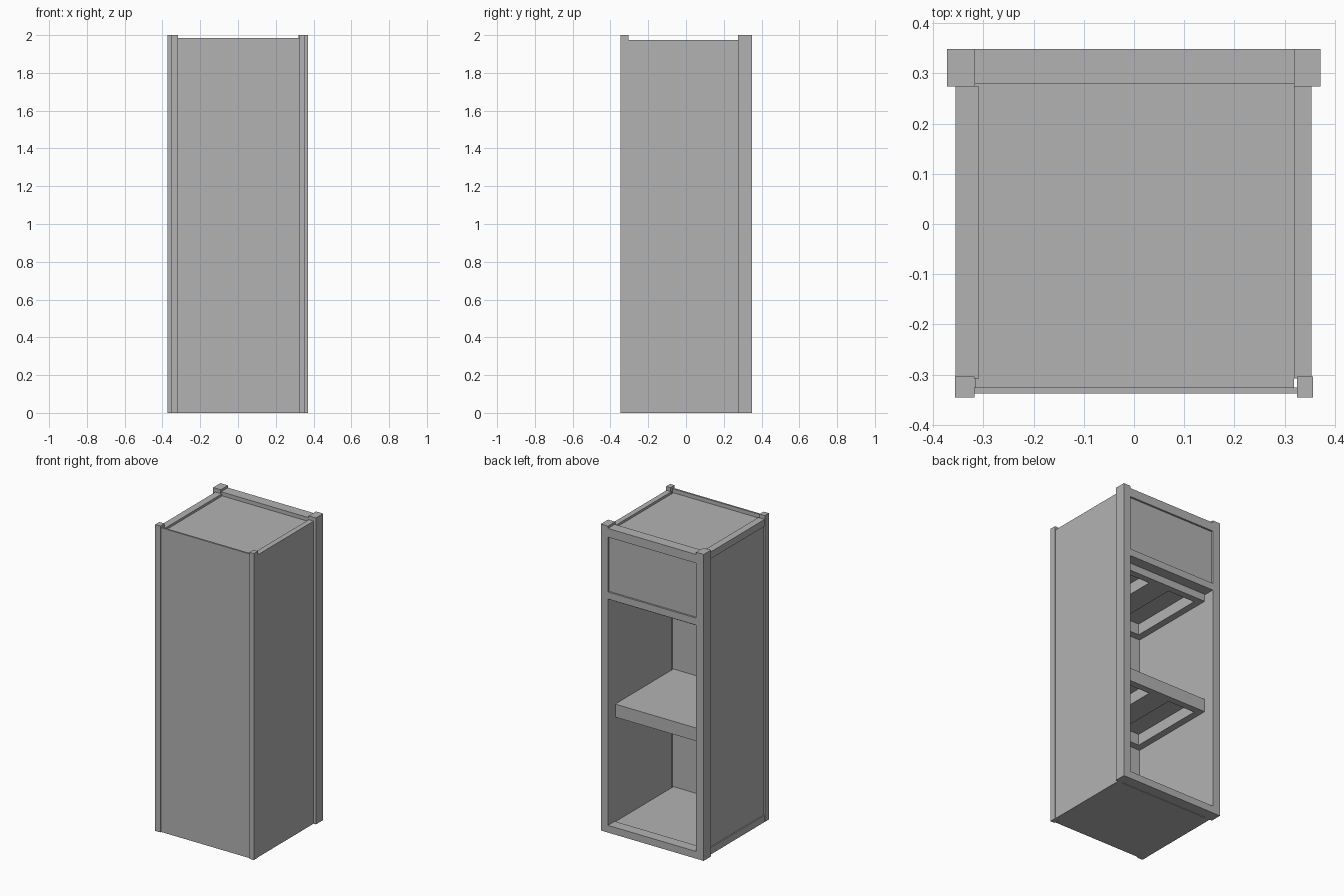
import bpy
import bmesh

# Remove the default cube
cube = bpy.data.objects.get("Cube")
if cube:
    bpy.data.objects.remove(cube, do_unlink=True)

# One grey material
grey = bpy.data.materials.new("plain_grey")
grey.use_nodes = True
colour = (0.45, 0.45, 0.45, 1)
grey.diffuse_color = colour
grey.node_tree.nodes["Principled BSDF"].inputs["Base Color"].default_value = colour


def box(name, xs, ys, zs):
    """Box spanning the given x, y and z ranges."""
    bm = bmesh.new()
    bmesh.ops.create_cube(bm, size=1)
    for v in bm.verts:
        v.co = [r[0] if c < 0 else r[1] for c, r in zip(v.co, (xs, ys, zs))]
    mesh = bpy.data.meshes.new(name)
    bm.to_mesh(mesh)
    bm.free()
    mesh.materials.append(grey)
    obj = bpy.data.objects.new(name, mesh)
    bpy.context.collection.objects.link(obj)
    return obj


HEIGHT = 2.0
INNER = (-0.317, 0.319)      # clear width between the back posts
BACK = (0.274, 0.349)        # depth of the back posts
FRONT = -0.326               # inner face of the front panel

# Corner posts
box("back_post_right", (-0.372, INNER[0]), BACK, (0, HEIGHT))
box("back_post_left", (INNER[1], 0.371), BACK, (0, HEIGHT))
box("front_post_right", (-0.356, -0.318), (-0.346, -0.304), (0, HEIGHT))
box("front_post_left", (0.325, 0.356), (-0.346, -0.304), (0, HEIGHT))

# Side walls: the left is one board, the right a framed panel
SIDE = (-0.308, BACK[0])
box("left_wall", (INNER[1], 0.354), SIDE, (0, 1.975))
box("right_wall", (-0.348, INNER[0]), SIDE, (0.04, 1.94))
for name, zs in (("bottom", (0, 0.045)), ("top", (1.93, 1.975))):
    box("right_wall_%s_rail" % name, (-0.355, -0.309), SIDE, zs)

# Front panel, roof and floor
box("front_panel", (-0.318, 0.325), (-0.338, FRONT), (0, 1.985))
box("roof_board", INNER, (FRONT, 0.28), (1.945, 1.96))
box("floor_board", INNER, (FRONT, BACK[0]), (0, 0.042))

# Rails across the open back
for name, zs in (("bottom", (0, 0.047)), ("middle", (1.524, 1.57)), ("top", (1.928, 1.985))):
    box("back_%s_rail" % name, INNER, (0.279, BACK[1]), zs)
box("upper_back_panel", INNER, (0.32, 0.337), (1.56, 1.935))


def shelf(name, top):
    """Board carried by a frame of rails with a wide centre rail."""
    rail, deep = 0.045, 0.085
    zs = (top - deep, top - 0.012)
    box(name + "_board", INNER, (FRONT, BACK[0]), (top - 0.012, top))
    box(name + "_back_rail", INNER, (BACK[0] - rail, BACK[0]), zs)
    box(name + "_front_rail", INNER, (FRONT, FRONT + rail), zs)
    run = (FRONT + rail, BACK[0] - rail)
    for part, xs in (("right", (INNER[0], INNER[0] + rail)),
                     ("centre", (-0.075, 0.075)),
                     ("left", (INNER[1] - rail, INNER[1]))):
        box("%s_%s_rail" % (name, part), xs, run, zs)


shelf("middle_shelf", 0.81)
shelf("upper_shelf", 1.565)
